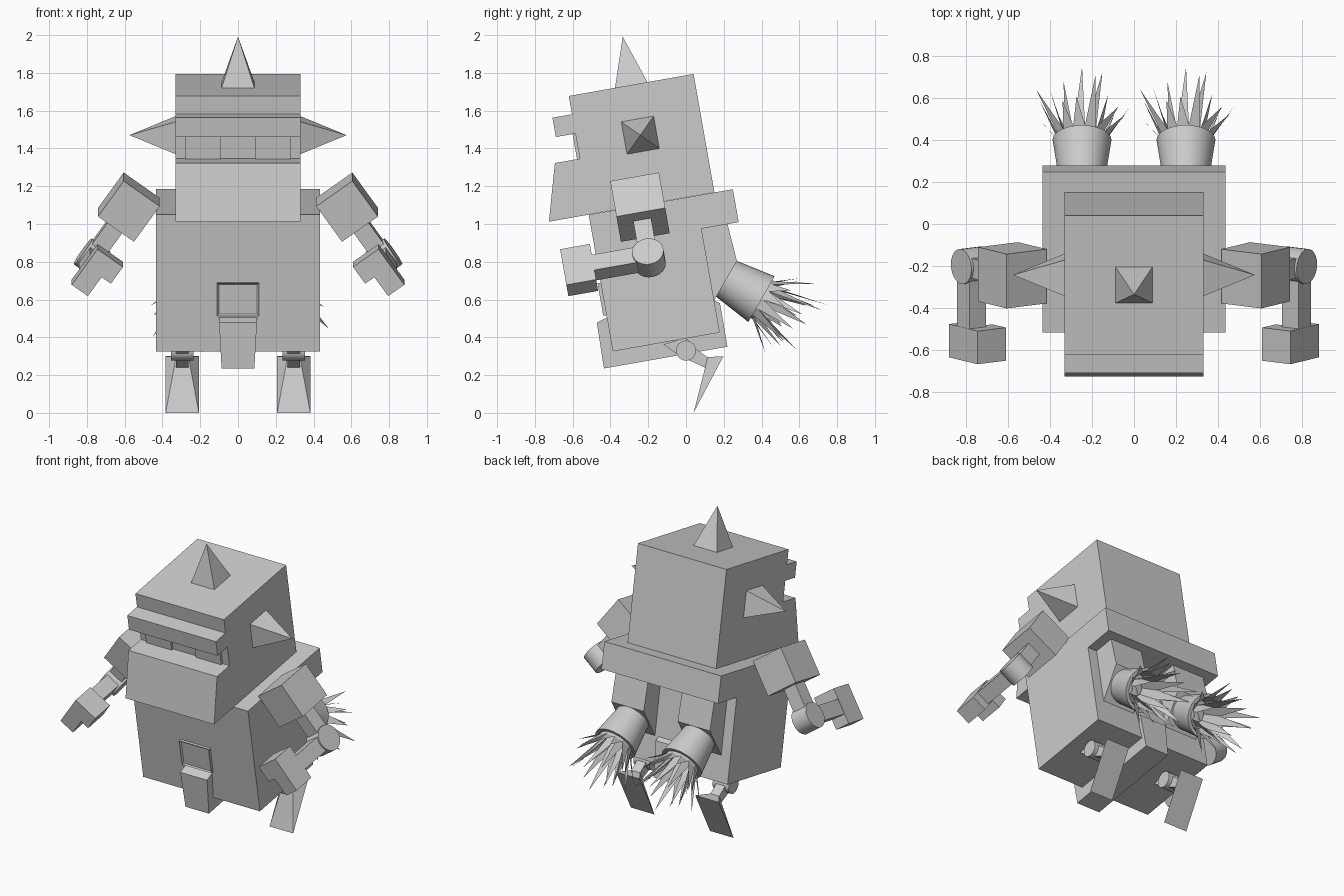
import bpy, bmesh, math, random
from mathutils import Matrix, Vector

old = bpy.data.objects.get("Cube")
if old:
    bpy.data.objects.remove(old, do_unlink=True)

grey = bpy.data.materials.new("plain grey")
grey.use_nodes = True
COLOUR = (0.6, 0.6, 0.6, 1)
grey.diffuse_color = COLOUR
grey.node_tree.nodes["Principled BSDF"].inputs["Base Color"].default_value = COLOUR

# The whole body leans forward
LEAN = Matrix.Rotation(math.radians(10), 4, 'X')
WORLD = Matrix.Identity(4)


def frame(origin, a, b, c):
    """Matrix with the given axes as columns."""
    m = Matrix((a, b, c)).transposed().to_4x4()
    m.translation = origin
    return m


def finish(name, bm, matrix, normals=True):
    bm.transform(matrix)
    if normals:
        bmesh.ops.recalc_face_normals(bm, faces=bm.faces[:])
    mesh = bpy.data.meshes.new(name)
    bm.to_mesh(mesh)
    bm.free()
    mesh.materials.append(grey)
    obj = bpy.data.objects.new(name, mesh)
    bpy.context.collection.objects.link(obj)
    return obj


def prism(name, profile, x0, x1, matrix=LEAN):
    """Extrude a profile in the second and third axes along the first."""
    bm = bmesh.new()
    face = bm.faces.new([bm.verts.new((x0, p, q)) for p, q in profile])
    new = bmesh.ops.extrude_face_region(bm, geom=[face])["geom"]
    bmesh.ops.translate(bm, vec=(x1 - x0, 0, 0),
                        verts=[v for v in new if isinstance(v, bmesh.types.BMVert)])
    return finish(name, bm, matrix)


def box(name, x, y, z, matrix=LEAN):
    rect = [(y[0], z[0]), (y[1], z[0]), (y[1], z[1]), (y[0], z[1])]
    return prism(name, rect, x[0], x[1], matrix)


def cone(name, sides, r1, r2, depth, matrix):
    """Cone or cylinder standing on the origin of the matrix."""
    bm = bmesh.new()
    bmesh.ops.create_cone(bm, cap_ends=True, segments=sides, radius1=r1, radius2=r2, depth=depth)
    bm.transform(Matrix.Translation((0, 0, depth / 2)) @ Matrix.Rotation(math.pi / 4, 4, 'Z'))
    obj = finish(name, bm, matrix)
    if sides > 4:
        smooth(obj)
    return obj


def smooth(obj):
    bpy.ops.object.select_all(action='DESELECT')
    obj.select_set(True)
    bpy.context.view_layer.objects.active = obj
    bpy.ops.object.shade_smooth_by_angle(angle=math.radians(35))


def lathe(name, profile, sides, matrix):
    bm = bmesh.new()
    rings = [[bm.verts.new((r * math.cos(math.tau * i / sides), r * math.sin(math.tau * i / sides), h))
              for i in range(sides)] for r, h in profile]
    for low, high in zip(rings, rings[1:]):
        for i in range(sides):
            j = (i + 1) % sides
            bm.faces.new((low[i], low[j], high[j], high[i]))
    bm.faces.new(rings[0])
    bm.faces.new(rings[-1])
    smooth(finish(name, bm, matrix))


def flame(name, count, r0, r1, spread, reach, seed, matrix):
    """Jagged crown of pointed tongues."""
    rng = random.Random(seed)
    bm = bmesh.new()

    def point(i, r, h):
        t = math.tau * i / count
        return bm.verts.new((r * math.cos(t), r * math.sin(t), h))

    base = [point(i, r0, 0.1) for i in range(count)]
    notch = [point(i, r1, 0.24) for i in range(count)]
    for i in range(count):
        j = (i + 1) % count
        k = rng.random()
        tip = point(i + rng.uniform(0.2, 0.8), r1 + spread * rng.uniform(0.5, 1), 0.2 + reach * (0.45 + 0.55 * k))
        bm.faces.new((base[i], base[j], notch[j], notch[i]))
        bm.faces.new((notch[i], notch[j], tip))
    finish(name, bm, matrix)


# Head with brow, eyes and sloping jaw
HEAD = (-0.33, 0.33)
box("head", HEAD, (-0.32, 0.351), (1.124, 1.76))
box("brow", HEAD, (-0.425, -0.32), (1.558, 1.662))
prism("jaw", [(-0.32, 1.123), (-0.539, 1.123), (-0.454, 1.423), (-0.32, 1.423)], *HEAD)
for s in (1, -1):
    side = "left" if s > 0 else "right"
    box(side + "_eye", sorted((s * 0.09, s * 0.28)), (-0.335, -0.32), (1.423, 1.558))

# Spikes on top and both sides of the head
R = 0.087 * math.sqrt(2)
cone("top_spike", 4, R, 0, 0.26, LEAN @ Matrix.Translation((0, 0.016, 1.76)))
for s in (1, -1):
    m = Matrix.Translation((s * 0.33, 0.017, 1.49)) @ Matrix.Rotation(s * math.pi / 2, 4, 'Y')
    cone("left_spike" if s > 0 else "right_spike", 4, R, 0, 0.245, LEAN @ m)

# Torso with the overhanging shoulder ledge at the back
prism("torso", [(-0.325, 0.388), (0.25, 0.388), (0.25, 0.946), (0.45, 0.946),
                (0.45, 1.123), (-0.325, 1.123)], -0.435, 0.435)

# Buckle with a sunken centre
bm = bmesh.new()
bmesh.ops.create_cube(bm, size=1, matrix=Matrix.Translation((0, -0.332, 0.67)) @ Matrix.Diagonal((0.22, 0.02, 0.175, 1)))
front = min(bm.faces, key=lambda f: f.calc_center_median().y)
bmesh.ops.inset_region(bm, faces=[front], thickness=0.012, depth=-0.008)
finish("buckle", bm, LEAN)

# Crotch guard wrapping under the torso
guard = prism("crotch_guard", [(-0.325, 0.57), (-0.382, 0.553), (-0.387, 0.307), (0.277, 0.307),
                               (0.278, 0.54), (0.25, 0.56), (0.25, 0.388), (-0.325, 0.388)], -0.1, 0.1)
for v in guard.data.vertices:
    if v.co.z < 0.45:
        v.co.x *= 0.87

for s in (1, -1):
    side = "left_" if s > 0 else "right_"

    # Arm: e points outward, d points down along the arm
    e = Vector((s * 0.814, 0, 0.581))
    d = Vector((s * 0.581, 0, -0.814))
    b = Vector((0, 1, 0))
    shoulder = Vector((s * 0.578, -0.051, 1.115))
    elbow = shoulder + d * 0.335
    arm = LEAN @ frame(shoulder, e, b, d)
    fore = LEAN @ frame(elbow, e, b, d)
    box(side + "shoulder", (-0.117, 0.117), (-0.131, 0.131), (-0.117, 0.117), arm)
    box(side + "upper_arm", (-0.048, 0.048), (-0.048, 0.048), (0.117, 0.32), arm)
    cone(side + "elbow", 24, 0.084, 0.084, 0.12, LEAN @ frame(elbow - e * 0.06, b, d, e))
    box(side + "forearm", (-0.048, 0.048), (-0.31, 0), (-0.05, 0.05), fore)
    prism(side + "hand", [(-0.115, -0.12), (0.05, -0.12), (0.05, 0.115), (-0.055, 0.115),
                          (-0.055, -0.01), (-0.115, -0.01)], -0.455, -0.295,
          LEAN @ frame(elbow, b, e, d))

    # Leg: hip joint, bent shin and a wedge foot
    x = s * 0.295
    cone(side + "hip", 24, 0.053, 0.053, 0.12, frame((x - 0.06, 0, 0.33), (0, 1, 0), (0, 0, 1), (1, 0, 0)))
    prism(side + "shin", [(-0.12, 0.362), (-0.03, 0.3), (0.1, 0.24), (0.12, 0.29), (0.05, 0.34), (0, 0.4)],
          x - 0.033, x + 0.033, WORLD)
    bm = bmesh.new()
    for y, z, w in ((0.04, 0, 0.088), (0.198, 0.3, 0.088), (0.103, 0.193, 0.033), (0.115, 0.295, 0.033)):
        for t in (-w, w):
            bm.verts.new((x + t, y, z))
    bmesh.ops.convex_hull(bm, input=bm.verts[:])
    bmesh.ops.dissolve_limit(bm, angle_limit=0.01, verts=bm.verts[:], edges=bm.edges[:])
    finish(side + "foot", bm, WORLD)

    # Thruster: mount, hollow nozzle and flame
    x = s * 0.247
    prism(side + "thruster_mount", [(0.25, 0.946), (0.39, 0.946), (0.405, 0.745), (0.25, 0.56)],
          x - 0.12, x + 0.12)
    nozzle = frame((x, 0.205, 0.715), (1, 0, 0), (0, 0.5, 0.866), (0, 0.866, -0.5))
    lathe(side + "nozzle", [(0.108, 0), (0.14, 0.225), (0.118, 0.225), (0.1, 0.09)], 24, nozzle)
    flame(side + "outer_flame", 13, 0.095, 0.118, 0.13, 0.26, 4, nozzle)
    flame(side + "inner_flame", 9, 0.06, 0.085, 0.08, 0.36, 9, nozzle)
